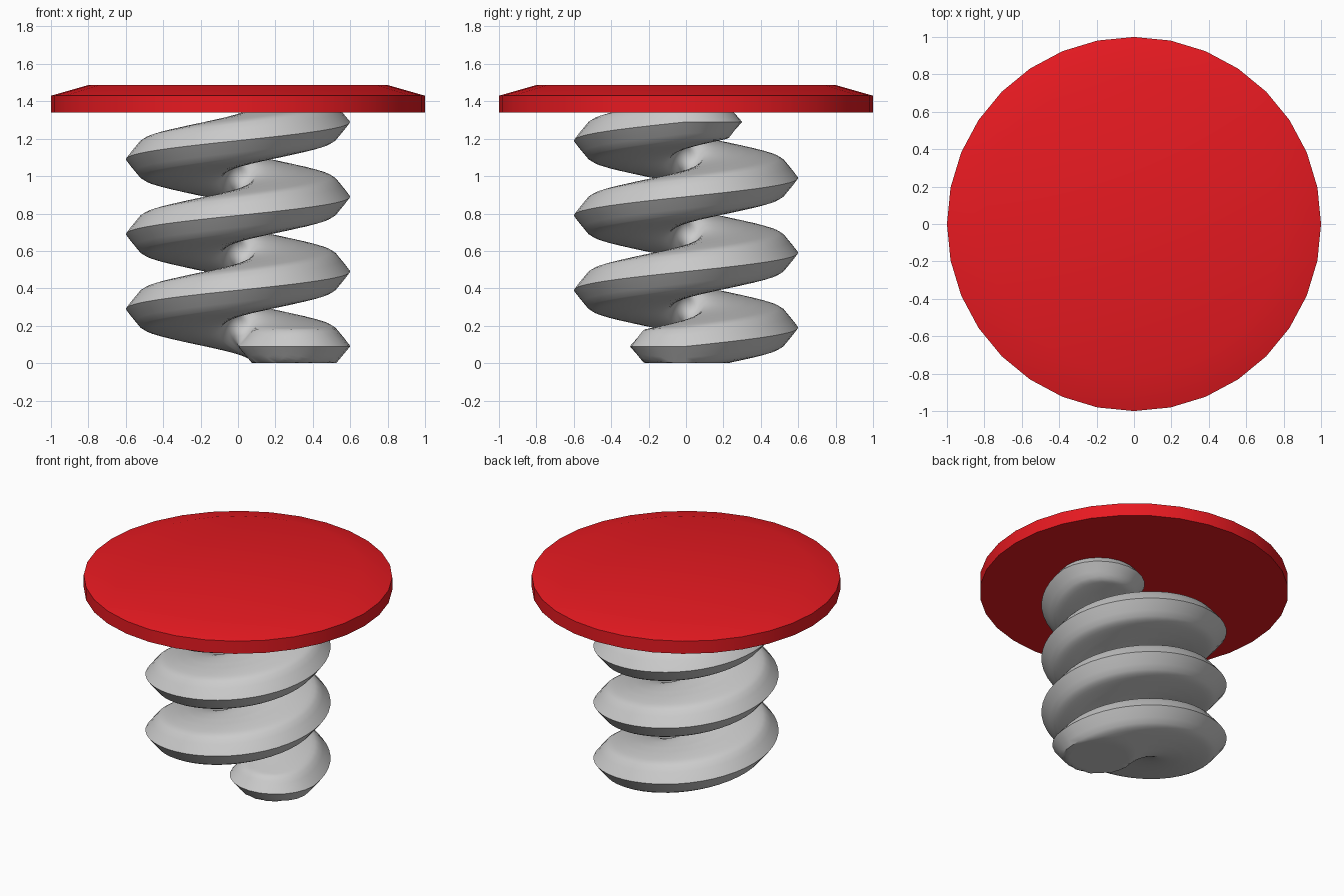
import bpy, bmesh
from math import sin, cos, pi, sqrt, acos, tau

if "Cube" in bpy.data.objects:
    bpy.data.objects.remove(bpy.data.objects["Cube"])

R = 0.3              # helix radius and disc radius
FLAT, HALF = 0.225, 0.09   # flat radius and half thickness of the swept bevelled disc
PITCH, TURNS = 0.4, 3
STEPS, RINGS, SAMPLES = 48, 24, 120


def finish(name, bm, colour=None):
    me = bpy.data.meshes.new(name)
    bm.to_mesh(me)
    bm.free()
    ob = bpy.data.objects.new(name, me)
    bpy.context.collection.objects.link(ob)
    if colour:
        mat = bpy.data.materials.new(name)
        mat.diffuse_color = colour
        mat.use_nodes = True
        mat.node_tree.nodes["Principled BSDF"].inputs["Base Color"].default_value = mat.diffuse_color
        me.materials.append(mat)
    bpy.ops.object.select_all(action='DESELECT')
    ob.select_set(True)
    bpy.context.view_layer.objects.active = ob
    bpy.ops.object.shade_smooth_by_angle(angle=0.5)
    return ob


def half_height(d):
    return HALF if d < FLAT else max(0.0, HALF * (R - d) / (R - FLAT))


def coil_range(phi, r, lo, hi):
    """Lowest and highest point of the swept disc above one spot."""
    a = acos(min(1.0, r / (2 * R)))
    lo, hi = max(lo, -a), min(hi, a)
    zs = []
    for k in range(SAMPLES + 1):
        t = lo + (hi - lo) * k / SAMPLES
        d = sqrt(max(0.0, r * r + R * R - 2 * r * R * cos(t)))
        z, h = HALF + PITCH * (phi + t) / tau, half_height(d)
        zs += [z - h, z + h]
    return min(zs), max(zs)


# Spring: a bevelled disc swept along a helix, built as upper and lower skins
bm = bmesh.new()
top, bottom = [], []
end = TURNS * tau
for i in range(-STEPS // 4, TURNS * STEPS + STEPS // 4 + 1):
    phi = tau * i / STEPS
    lo, hi = -phi, end - phi
    off = max(0.0, lo, -hi)
    rmax = 2 * R * max(0.0, cos(off))
    low_row, high_row = [], []
    for j in range(RINGS + 1):
        r = rmax * j / RINGS
        if off > 0 and j == RINGS:
            z0 = z1 = HALF + PITCH * min(max(phi, 0), end) / tau
        elif j == RINGS:
            z0 = z1 = HALF + PITCH * phi / tau
        else:
            z0, z1 = coil_range(phi, r, lo, hi)
        low_row.append(bm.verts.new((r * cos(phi), r * sin(phi), z0)))
        high_row.append(bm.verts.new((r * cos(phi), r * sin(phi), z1)))
    bottom.append(low_row)
    top.append(high_row)
for grid, flip in ((top, False), (bottom, True)):
    for a, b in zip(grid, grid[1:]):
        for j in range(RINGS):
            quad = [a[j], a[j + 1], b[j + 1], b[j]]
            bm.faces.new(quad[::-1] if flip else quad)
bmesh.ops.remove_doubles(bm, verts=bm.verts[:], dist=1e-5)
finish("spring", bm)

# Plate: 32-sided disc with a bevelled upper rim
bm = bmesh.new()
rings = [[bm.verts.new((r * cos(tau * k / 32), r * sin(tau * k / 32), z)) for k in range(32)]
         for r, z in ((1, 1.34), (1, 1.43), (0.8, 1.487))]
for a, b in zip(rings, rings[1:]):
    for k in range(32):
        n = (k + 1) % 32
        bm.faces.new((a[k], a[n], b[n], b[k]))
bm.faces.new(rings[0][::-1])
bm.faces.new(rings[-1])
finish("top_plate", bm, (0.8, 0.01, 0.015, 1))
